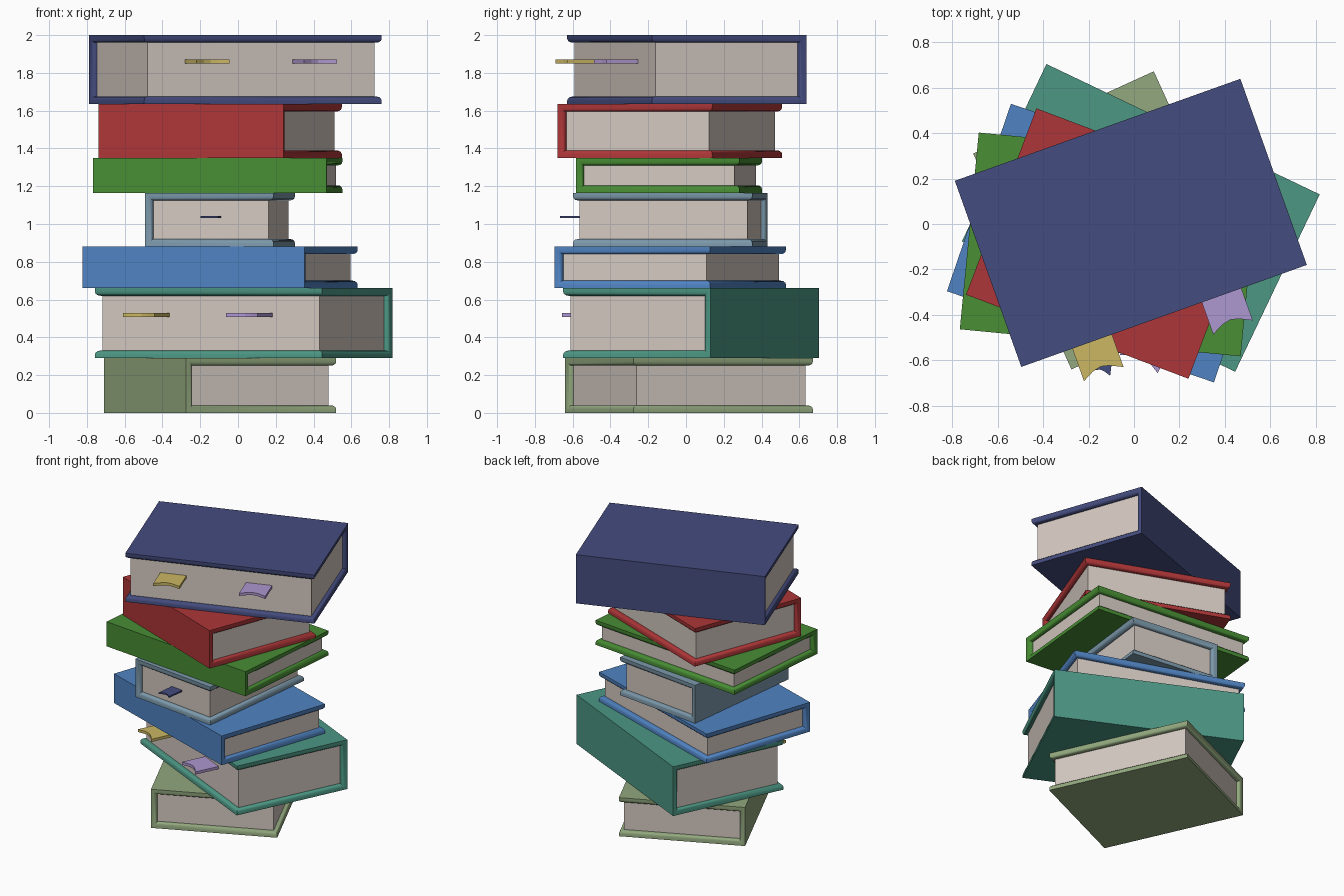
import bpy, bmesh, math
from mathutils import Matrix

if "Cube" in bpy.data.objects:
    bpy.data.objects.remove(bpy.data.objects["Cube"])


def material(name, rgb):
    """Flat colour from 0-255 sRGB values, stored as linear."""
    m = bpy.data.materials.new(name)
    lin = [((c / 255 + 0.055) / 1.055) ** 2.4 for c in rgb]
    m.diffuse_color = (*lin, 1)
    m.use_nodes = True
    m.node_tree.nodes["Principled BSDF"].inputs["Base Color"].default_value = m.diffuse_color
    return m


COL = {n: material(n, c) for n, c in {
    "navy": (68, 76, 126), "red": (174, 54, 56), "green": (72, 142, 52),
    "grey_blue": (124, 153, 171), "blue": (80, 131, 194), "teal": (76, 151, 132),
    "olive": (146, 168, 126), "paper": (212, 201, 193),
    "yellow": (203, 183, 100), "lilac": (174, 151, 208)}.items()}

BOARD = 0.04    # cover thickness
LIP = 0.022     # rounding of the inner cover rim
INSET = 0.03    # page block set back from the cover edge


def finish(bm, name, colour, place):
    bmesh.ops.recalc_face_normals(bm, faces=bm.faces)
    me = bpy.data.meshes.new(name)
    bm.to_mesh(me)
    bm.free()
    ob = bpy.data.objects.new(name, me)
    ob.matrix_world = place
    me.materials.append(COL[colour])
    bpy.context.collection.objects.link(ob)
    return ob


def prism(points, vec):
    """Extrude a closed 3D outline along vec."""
    bm = bmesh.new()
    f = bm.faces.new([bm.verts.new(p) for p in points])
    r = bmesh.ops.extrude_face_region(bm, geom=[f])
    verts = [v for v in r["geom"] if isinstance(v, bmesh.types.BMVert)]
    bmesh.ops.translate(bm, verts=verts, vec=vec)
    return bm


def book(name, colour, centre, angle, length, depth, z0, z1):
    """Book with its spine on local +y, running along local x."""
    place = Matrix.Translation((*centre, z0)) @ Matrix.Rotation(math.radians(angle), 4, 'Z')
    l, d, h, t = length / 2, depth / 2, z1 - z0, BOARD
    # cover: U profile swept along the spine, inner rim rounded
    outline = [(-d, 0), (d, 0), (d, h), (-d, h),
               (-d, h - t), (d - t, h - t), (d - t, t), (-d, t)]
    bm = prism([(-l, y, z) for y, z in outline], (length, 0, 0))

    def inner(v):
        return t - 1e-4 < v.co.z < h - t + 1e-4

    def on_rim(e):
        a, b = e.verts
        if not (inner(a) and inner(b)):
            return False
        end = abs(a.co.x - b.co.x) < 1e-4
        fore = a.co.y < -d + 1e-4 and b.co.y < -d + 1e-4
        return end or fore
    bmesh.ops.bevel(bm, geom=[e for e in bm.edges if on_rim(e)], offset=LIP,
                    segments=3, profile=0.5, affect='EDGES')
    cover = finish(bm, name + "_cover", colour, place)
    bpy.context.view_layer.objects.active = cover
    cover.select_set(True)
    bpy.ops.object.shade_smooth_by_angle(angle=math.radians(35))
    cover.select_set(False)
    # page block
    x, y0, y1 = l - INSET, -d + INSET, d - t + 0.005
    bm = prism([(-x, y0, t - 0.004), (x, y0, t - 0.004), (x, y1, t - 0.004), (-x, y1, t - 0.004)],
               (0, 0, h - 2 * t + 0.008))
    finish(bm, name + "_pages", "paper", place)


def page_tab(name, colour, centre, angle, z, x, tip, root, width, thick, notch):
    """Flat bookmark with a notched end, sticking out along local -y."""
    place = Matrix.Translation((*centre, z)) @ Matrix.Rotation(math.radians(angle), 4, 'Z')
    end = [(-0.5, 0), (-0.22, 0.75), (0, 1), (0.2, 0.75), (0.5, 0)]
    pts = [(x + u * width, tip + n * notch, -thick / 2) for u, n in end]
    pts += [(x + width / 2, root, -thick / 2), (x - width / 2, root, -thick / 2)]
    finish(prism(pts, (0, 0, thick)), name, colour, place)


# the stack, bottom to top
book("olive_book", "olive", (-0.094, 0.016), 114.5, 1.044, 0.874, 0.0, 0.29)
book("teal_book", "teal", (0.03, 0.027), -25.5, 1.333, 0.865, 0.29, 0.66)
book("blue_book", "blue", (-0.095, -0.084), 161.15, 1.242, 0.872, 0.66, 0.88)
book("grey_blue_book", "grey_blue", (-0.095, -0.083), 83.2, 0.956, 0.685, 0.88, 1.165)
book("green_book", "green", (-0.107, -0.09), 174.5, 1.242, 0.87, 1.165, 1.35)
book("red_book", "red", (-0.095, -0.086), 159.3, 1.047, 0.877, 1.35, 1.635)
book("navy_book", "navy", (-0.014, 0.005), 19.65, 1.335, 0.87, 1.635, 2.0)

# pairs of wide bookmarks in the two largest books
for label, centre, angle, z in (("teal", (0.03, 0.027), -25.5, 0.518),
                                ("navy", (-0.014, 0.005), 19.65, 1.861)):
    page_tab(label + "_book_yellow_tab", "yellow", centre, angle, z, -0.336, -0.587, -0.38, 0.185, 0.02, 0.036)
    page_tab(label + "_book_lilac_tab", "lilac", centre, angle, z, 0.269, -0.585, -0.38, 0.185, 0.02, 0.036)

# narrow bookmark in the small book
page_tab("small_book_navy_tab", "navy", (-0.095, -0.083), -6.8, 1.038, 0.012, -0.582, -0.42, 0.095, 0.011, 0.022)
